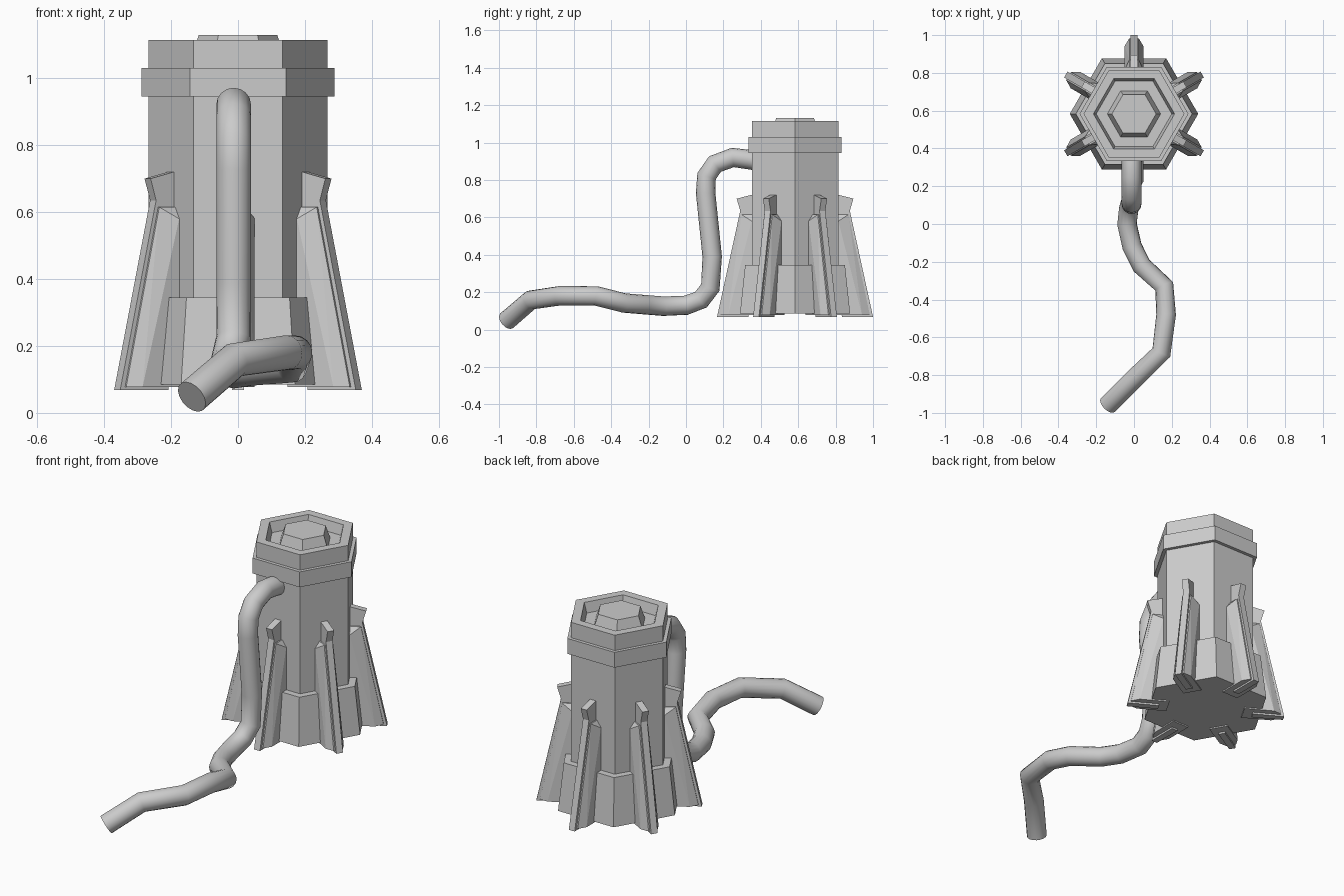
import bpy, bmesh
from math import cos, sin, pi, radians
from mathutils import Matrix, Vector

if "Cube" in bpy.data.objects:
    bpy.data.objects.remove(bpy.data.objects["Cube"])

CY = 0.583  # tower axis in y


def finish(name, bm):
    bmesh.ops.recalc_face_normals(bm, faces=bm.faces)
    me = bpy.data.meshes.new(name)
    bm.to_mesh(me)
    bm.free()
    ob = bpy.data.objects.new(name, me)
    ob.location = (0, CY, 0)
    bpy.context.collection.objects.link(ob)
    return ob


def hex_solid(name, profile):
    """Six-sided turned solid from (radius, z) points, closed at both ends."""
    bm = bmesh.new()
    rings = [[bm.verts.new((r * cos(i * pi / 3), r * sin(i * pi / 3), z))
              for i in range(6)] for r, z in profile]
    for a, b in zip(rings, rings[1:]):
        for i in range(6):
            j = (i + 1) % 6
            bm.faces.new((a[i], a[j], b[j], b[i]))
    bm.faces.new(rings[0])
    bm.faces.new(rings[-1])
    return finish(name, bm)


# Tower: recessed body, flared base, collar, raised cap
hex_solid("tower_body", [(0.267, 0.10), (0.267, 1.115), (0.215, 1.115), (0.2, 1.06)])
hex_solid("flared_base", [(0.34, 0.085), (0.308, 0.345)])
hex_solid("collar", [(0.288, 0.945), (0.288, 1.03)])
hex_solid("top_cap", [(0.143, 1.055), (0.117, 1.13)])


# Buttresses: chamfered rib plus a narrow rail with a flared tip
def rib(angle, n):
    bm = bmesh.new()
    pts = [(0.2, 0.05, 0.078), (0.358, 0.05, 0.078), (0.4, 0.025, 0.078),
           (0.2, 0.05, 0.58), (0.232, 0.05, 0.58), (0.286, 0.025, 0.615),
           (0.2, 0.025, 0.615)]
    for r, w, z in pts:
        for s in (1, -1):
            bm.verts.new((r, s * w, z))
    res = bmesh.ops.convex_hull(bm, input=bm.verts)
    bmesh.ops.dissolve_limit(bm, angle_limit=radians(1), verts=bm.verts, edges=bm.edges)
    bm.transform(Matrix.Rotation(angle, 4, 'Z'))
    finish(f"buttress_rib_{n}", bm)


def rail(angle, n):
    bm = bmesh.new()
    prof = [(0.25, 0.068), (0.417, 0.068), (0.293, 0.635), (0.312, 0.70),
            (0.225, 0.722)]
    face = bm.faces.new([bm.verts.new((r, -0.018, z)) for r, z in prof])
    ext = bmesh.ops.extrude_face_region(bm, geom=[face], use_keep_orig=True)
    bmesh.ops.translate(bm, vec=Vector((0, 0.036, 0)),
                        verts=[v for v in ext["geom"] if isinstance(v, bmesh.types.BMVert)])
    bm.transform(Matrix.Rotation(angle, 4, 'Z'))
    finish(f"buttress_rail_{n}", bm)


for k in range(6):
    a = pi / 6 + k * pi / 3
    rib(a, k + 1)
    rail(a, k + 1)

# Hose: leaves the front face, drops and winds forward over the floor
path = [(-0.013, 0.39, 0.90), (-0.013, 0.33, 0.91), (-0.013, 0.25, 0.92),
        (-0.013, 0.155, 0.885), (-0.013, 0.11, 0.82), (-0.013, 0.105, 0.73),
        (-0.013, 0.14, 0.39), (-0.013, 0.13, 0.225), (-0.028, 0.08, 0.16),
        (-0.037, 0.0, 0.13), (-0.01, -0.12, 0.125), (0.04, -0.22, 0.133),
        (0.16, -0.33, 0.142), (0.17, -0.48, 0.18), (0.145, -0.68, 0.18),
        (-0.01, -0.83, 0.158), (-0.138, -0.958, 0.048)]
cu = bpy.data.curves.new("hose", 'CURVE')
cu.dimensions = '3D'
cu.bevel_depth = 0.052
cu.bevel_resolution = 6
cu.use_fill_caps = True
sp = cu.splines.new('POLY')
sp.points.add(len(path) - 1)
for p, co in zip(sp.points, path):
    p.co = (*co, 1)
hose = bpy.data.objects.new("hose", cu)
bpy.context.collection.objects.link(hose)
bpy.context.view_layer.objects.active = hose
hose.select_set(True)
bpy.ops.object.convert(target='MESH')
bpy.ops.object.shade_smooth_by_angle(angle=radians(50))
